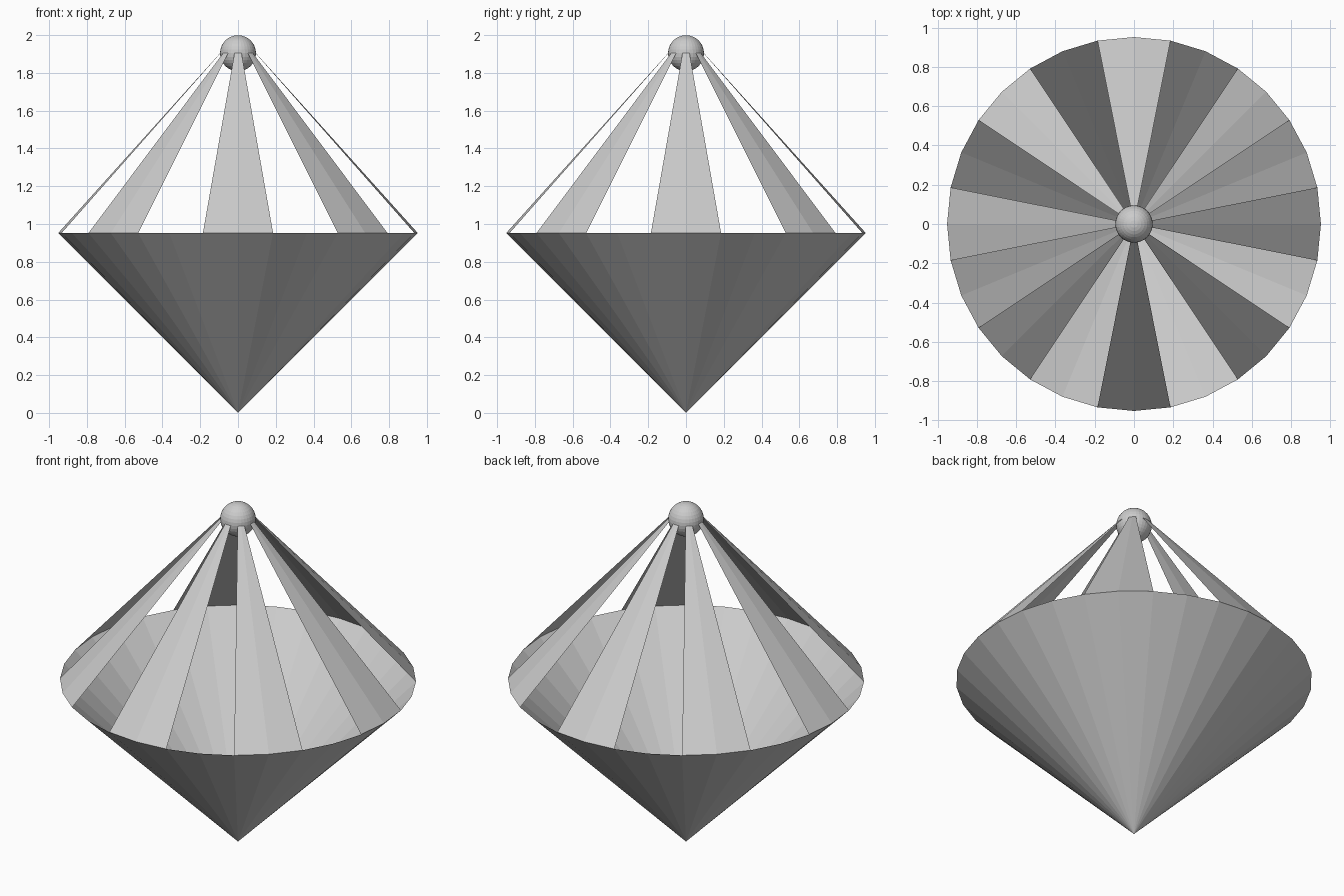
import bpy, bmesh
from math import sin, cos, tau
from mathutils import Matrix

cube = bpy.data.objects.get("Cube")
if cube:
    bpy.data.objects.remove(cube, do_unlink=True)

R = 0.952          # rim radius, also the rim height
TOP = 2 * R        # height of the knob centre
KNOB = 0.1 * R     # knob radius, also where the ribs end
SIDES = 32

grey = bpy.data.materials.new("light_grey")
grey.use_nodes = True
colour = (0.6, 0.6, 0.6, 1)
grey.diffuse_color = colour
grey.node_tree.nodes["Principled BSDF"].inputs["Base Color"].default_value = colour


def finish(name, bm):
    mesh = bpy.data.meshes.new(name)
    bm.to_mesh(mesh)
    bm.free()
    mesh.materials.append(grey)
    obj = bpy.data.objects.new(name, mesh)
    bpy.context.collection.objects.link(obj)
    return obj


def ring_point(bm, step, radius, z):
    a = tau * step / SIDES
    return bm.verts.new((radius * cos(a), radius * sin(a), z))


# Open cone standing on its tip
bm = bmesh.new()
tip = bm.verts.new((0, 0, 0))
rim = [ring_point(bm, i, R, R) for i in range(SIDES)]
for i in range(SIDES):
    bm.faces.new((tip, rim[(i + 1) % SIDES], rim[i]))
finish("open_cone", bm)

# Eight tapering ribs, each two facets wide, from the rim to the knob
for k in range(8):
    bm = bmesh.new()
    steps = [4 * k + d for d in (-1, 0, 1)]
    low = [ring_point(bm, s, R, R) for s in steps]
    high = [ring_point(bm, s, KNOB, TOP) for s in steps]
    for j in range(2):
        bm.faces.new((low[j], low[j + 1], high[j + 1], high[j]))
    finish(f"rib_{k + 1}", bm)

# Round knob joining the ribs
bm = bmesh.new()
bmesh.ops.create_uvsphere(bm, u_segments=32, v_segments=16, radius=KNOB,
                          matrix=Matrix.Translation((0, 0, TOP)))
finish("top_knob", bm)
